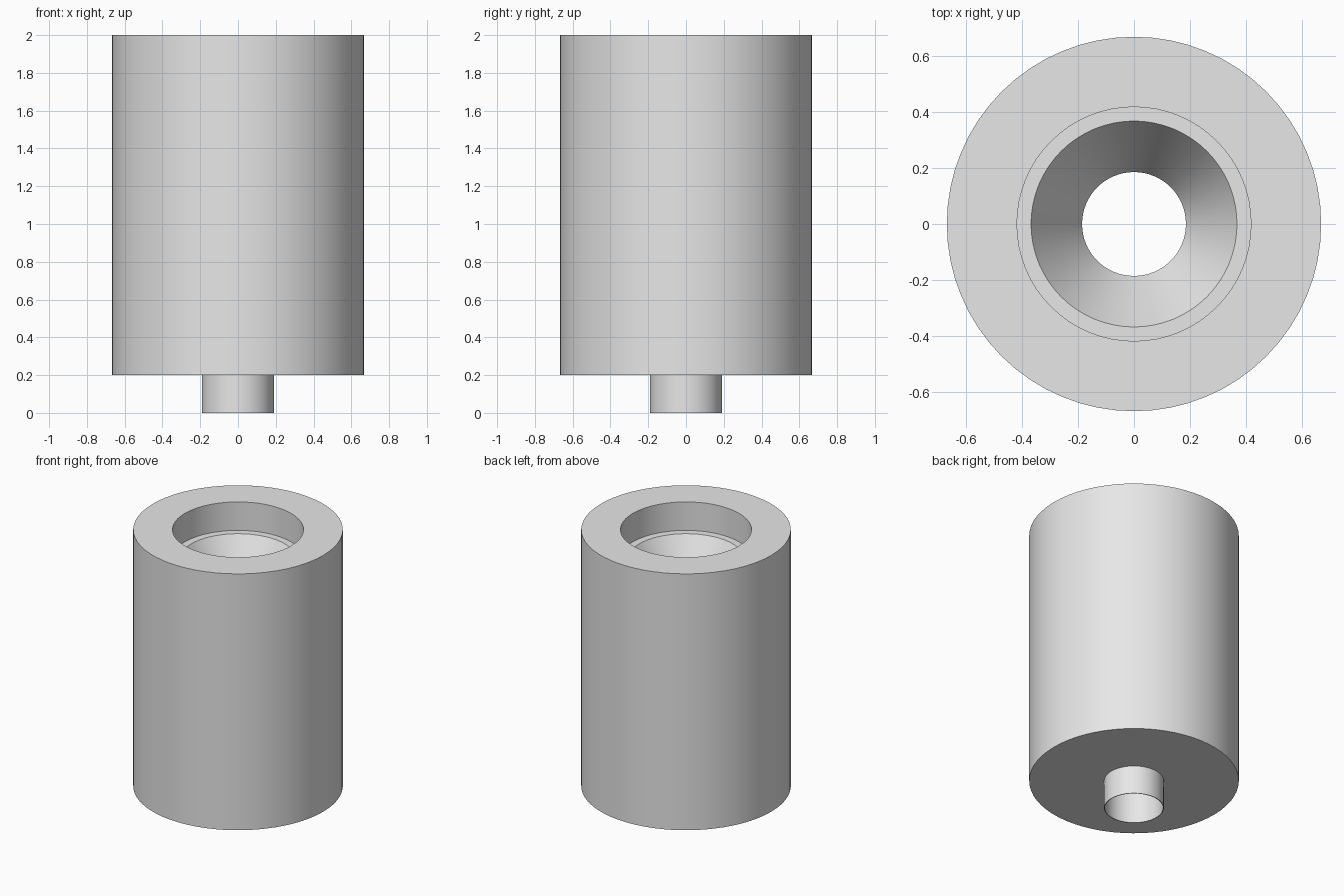
import bpy
import bmesh
import math

cube = bpy.data.objects.get("Cube")
if cube:
    bpy.data.objects.remove(cube, do_unlink=True)

SEGMENTS = 64

grey = bpy.data.materials.new("light_grey")
grey.use_nodes = True
grey.diffuse_color = (0.8, 0.8, 0.8, 1)
grey.node_tree.nodes["Principled BSDF"].inputs["Base Color"].default_value = grey.diffuse_color


def lathe(name, profile):
    """Turn a closed (radius, height) profile around the z axis."""
    bm = bmesh.new()
    verts = [bm.verts.new((r, 0, z)) for r, z in profile]
    edges = [bm.edges.new((a, b)) for a, b in zip(verts, verts[1:] + verts[:1])]
    bmesh.ops.spin(bm, geom=verts + edges, cent=(0, 0, 0), axis=(0, 0, 1),
                   angle=math.tau, steps=SEGMENTS, use_merge=True)
    bmesh.ops.remove_doubles(bm, verts=bm.verts, dist=0.0001)
    bmesh.ops.recalc_face_normals(bm, faces=bm.faces)
    mesh = bpy.data.meshes.new(name)
    bm.to_mesh(mesh)
    bm.free()
    mesh.materials.append(grey)
    obj = bpy.data.objects.new(name, mesh)
    bpy.context.collection.objects.link(obj)
    bpy.ops.object.select_all(action='DESELECT')
    obj.select_set(True)
    bpy.context.view_layer.objects.active = obj
    bpy.ops.object.shade_smooth_by_angle(angle=math.radians(25))
    return obj


outer, socket, funnel = 0.667, 0.417, 0.367
spout, bore = 0.19, 0.185

# Cylinder with a recessed socket, funnel, through bore and thin-walled spout
lathe("funnel_body", [
    (bore, 0), (spout, 0), (spout, 0.2),    # spout
    (outer, 0.2), (outer, 2),               # outer wall
    (socket, 2), (socket, 1.8),             # socket
    (funnel, 1.8), (bore, 1.5),             # ledge and funnel
])
